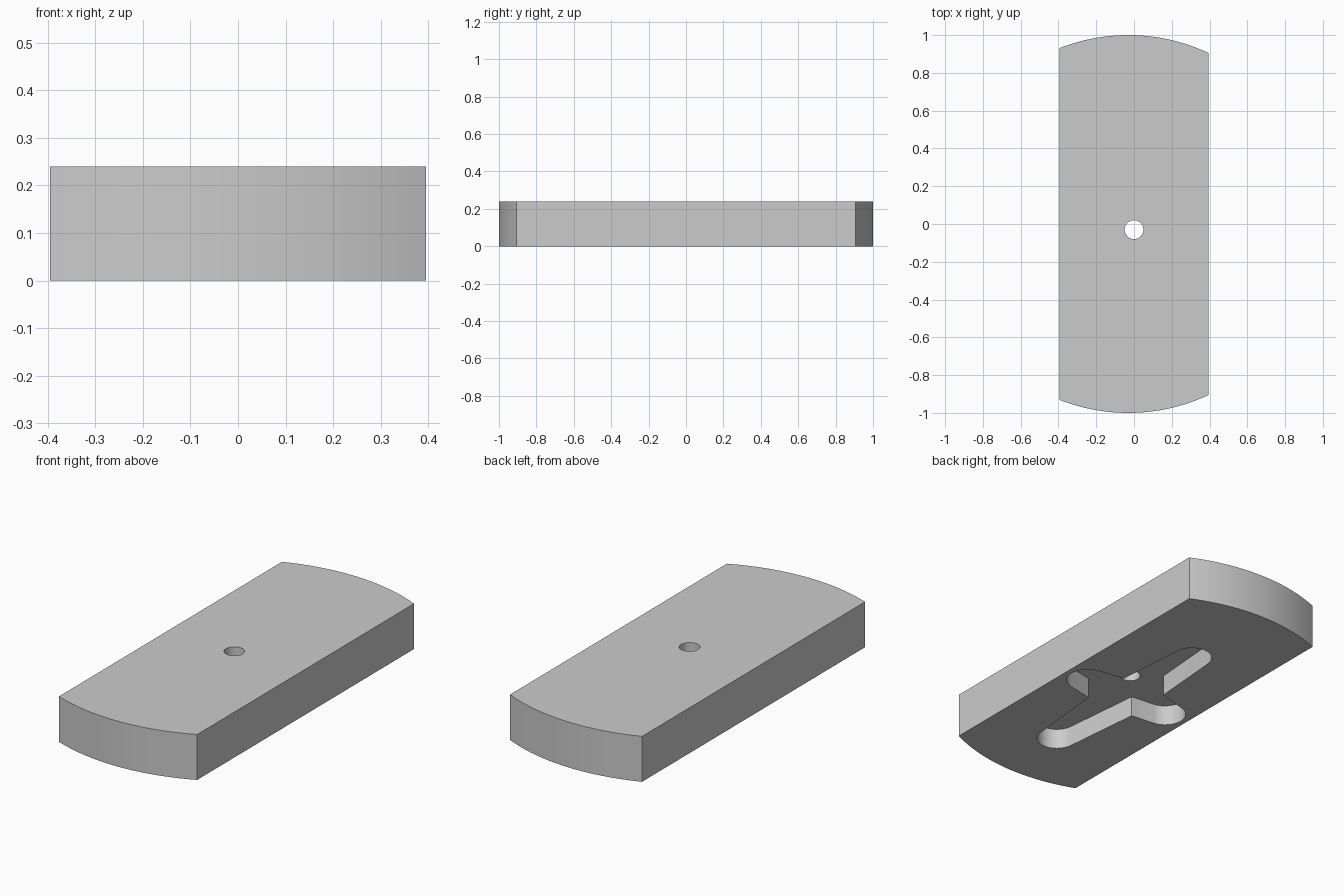
import bpy
import bmesh
from math import sin, cos, radians, asin

cube = bpy.data.objects.get("Cube")
if cube:
    bpy.data.objects.remove(cube, do_unlink=True)

HALF_W, THICK = 0.395, 0.24
DISC_X, DISC_R = -0.03, 1.0       # both curved ends lie on one circle
POCKET_DEPTH = 0.11

grey = bpy.data.materials.new("plain grey")
grey.use_nodes = True
colour = (0.6, 0.6, 0.6, 1)
grey.diffuse_color = colour
grey.node_tree.nodes["Principled BSDF"].inputs["Base Color"].default_value = colour


def arc(cx, cy, r, start, end, steps):
    """Points along a circular arc, angles in degrees."""
    angles = [radians(start + (end - start) * i / steps) for i in range(steps + 1)]
    return [(cx + r * cos(a), cy + r * sin(a)) for a in angles]


def prism(name, outline, z0, z1):
    """Extrude a flat outline from z0 to z1."""
    bm = bmesh.new()
    face = bm.faces.new([bm.verts.new((x, y, z0)) for x, y in outline])
    geom = bmesh.ops.extrude_face_region(bm, geom=[face])["geom"]
    top = [v for v in geom if isinstance(v, bmesh.types.BMVert)]
    bmesh.ops.translate(bm, verts=top, vec=(0, 0, z1 - z0))
    bmesh.ops.recalc_face_normals(bm, faces=bm.faces)
    mesh = bpy.data.meshes.new(name)
    bm.to_mesh(mesh)
    bm.free()
    mesh.materials.append(grey)
    obj = bpy.data.objects.new(name, mesh)
    bpy.context.collection.objects.link(obj)
    return obj


def cut(target, cutter):
    """Subtract the cutter for good, then discard it."""
    cutter.hide_render = True
    mod = target.modifiers.new("cut", "BOOLEAN")
    mod.operation, mod.solver, mod.object = "DIFFERENCE", "EXACT", cutter
    bpy.context.view_layer.objects.active = target
    bpy.ops.object.modifier_apply(modifier=mod.name)
    bpy.data.objects.remove(cutter, do_unlink=True)


# Plate: straight long sides, shallow arcs at both ends
right = 90 - asin((HALF_W - DISC_X) / DISC_R) * 180 / 3.14159265
left = 90 + asin((HALF_W + DISC_X) / DISC_R) * 180 / 3.14159265
outline = arc(DISC_X, 0, DISC_R, right, left, 24)
outline += [(x, -y) for x, y in reversed(outline)]
plate = prism("plate", outline, 0, THICK)

# Cross-shaped pocket underneath: four tapered arms with round tips
pocket = [(0.13, 0.075)]
pocket += arc(0, 0.455, 0.1, 5, 175, 16) + [(-0.13, 0.075)]
pocket += arc(-0.262, -0.07, 0.105, 100, 260, 16) + [(-0.142, -0.187)]
pocket += arc(0, -0.606, 0.1, 185, 355, 16) + [(0.142, -0.187)]
pocket += arc(0.262, -0.055, 0.105, -80, 80, 16)
cut(plate, prism("pocket_cutter", pocket, -0.1, POCKET_DEPTH))

# Round through hole
hole = arc(0, -0.03, 0.05, 0, 360, 32)[:-1]
cut(plate, prism("hole_cutter", hole, -0.1, THICK + 0.1))

# Smooth curved walls, keep corners crisp
bpy.ops.object.select_all(action="DESELECT")
plate.select_set(True)
bpy.context.view_layer.objects.active = plate
bpy.ops.object.shade_smooth_by_angle(angle=radians(20))
